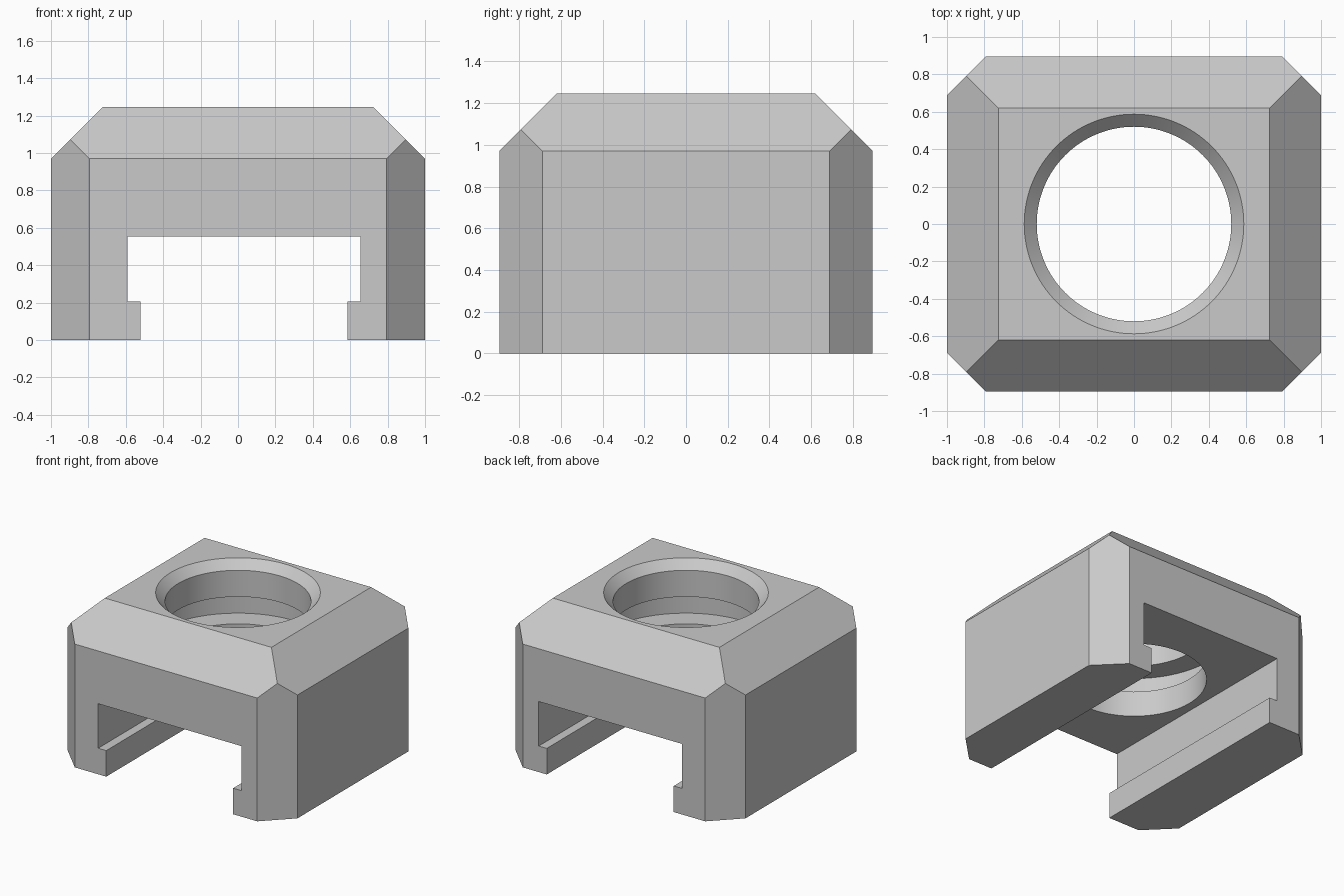
import bpy, bmesh, math
from mathutils import Vector

WIDTH, DEPTH, HEIGHT = 2.0, 1.79, 1.245
CORNER, TOP = 0.206, 0.275      # chamfer sizes
BORE, RIM, GROOVE = 0.52, 0.587, 0.70
SEGMENTS = 128

cube = bpy.data.objects.get("Cube")
if cube:
    bpy.data.objects.remove(cube, do_unlink=True)

grey = bpy.data.materials.new("light_grey")
grey.use_nodes = True
colour = (0.59, 0.59, 0.59, 1)
grey.diffuse_color = colour
grey.node_tree.nodes["Principled BSDF"].inputs["Base Color"].default_value = colour


def make_object(name, bm):
    bmesh.ops.recalc_face_normals(bm, faces=bm.faces[:])
    mesh = bpy.data.meshes.new(name)
    bm.to_mesh(mesh)
    bm.free()
    mesh.materials.append(grey)
    obj = bpy.data.objects.new(name, mesh)
    bpy.context.collection.objects.link(obj)
    return obj


def slice_off(bm, point, normal):
    """Cut away everything beyond a plane and cap the opening."""
    cut = bmesh.ops.bisect_plane(bm, geom=bm.verts[:] + bm.edges[:] + bm.faces[:],
                                 plane_co=point, plane_no=normal, clear_outer=True)
    edges = [e for e in cut["geom_cut"] if isinstance(e, bmesh.types.BMEdge)]
    bmesh.ops.contextual_create(bm, geom=edges)


# Chamfered block
bm = bmesh.new()
bmesh.ops.create_cube(bm, size=1)
for v in bm.verts:
    v.co = Vector((v.co.x * WIDTH, v.co.y * DEPTH, (v.co.z + 0.5) * HEIGHT))
for sx in (-1, 1):
    for sy in (-1, 1):
        slice_off(bm, (sx * (WIDTH / 2 - CORNER), sy * DEPTH / 2, 0), (sx, sy, 0))
for s in (-1, 1):
    slice_off(bm, (s * (WIDTH / 2 - TOP), 0, HEIGHT), (s, 0, 1))
    slice_off(bm, (0, s * (DEPTH / 2 - TOP), HEIGHT), (0, s, 1))
body = make_object("clamp_block", bm)

# Rail slot with retaining lips, running front to back
slot_profile = [(-0.52, -0.2), (0.585, -0.2), (0.585, 0.205), (0.655, 0.205),
                (0.655, 0.555), (-0.59, 0.555), (-0.59, 0.205), (-0.52, 0.205)]
bm = bmesh.new()
face = bm.faces.new([bm.verts.new((x, -1.2, z)) for x, z in slot_profile])
side = bmesh.ops.extrude_face_region(bm, geom=[face])["geom"]
bmesh.ops.translate(bm, vec=(0, 2.4, 0),
                    verts=[v for v in side if isinstance(v, bmesh.types.BMVert)])
slot = make_object("slot_cutter", bm)

# Round bore with countersunk rim and an inner ring groove
bore_profile = [(BORE, 0.4), (BORE, 0.757), (GROOVE, 0.757), (GROOVE, 0.97),
                (BORE, 0.97), (BORE, HEIGHT - RIM + BORE),
                (RIM + 0.05, HEIGHT + 0.05)]
bm = bmesh.new()
rings = []
for r, z in bore_profile:
    angles = [2 * math.pi * i / SEGMENTS for i in range(SEGMENTS)]
    rings.append([bm.verts.new((r * math.cos(a), r * math.sin(a), z)) for a in angles])
for low, high in zip(rings, rings[1:]):
    for i in range(SEGMENTS):
        j = (i + 1) % SEGMENTS
        bm.faces.new((low[i], low[j], high[j], high[i]))
bm.faces.new(rings[0])
bm.faces.new(rings[-1])
bore = make_object("bore_cutter", bm)

# Cut the openings
bpy.ops.object.select_all(action="DESELECT")
body.select_set(True)
bpy.context.view_layer.objects.active = body
for cutter in (slot, bore):
    cutter.hide_render = True
    mod = body.modifiers.new("opening", "BOOLEAN")
    mod.operation = "DIFFERENCE"
    mod.solver = "EXACT"
    mod.object = cutter
    bpy.ops.object.modifier_apply(modifier=mod.name)
    bpy.data.objects.remove(cutter, do_unlink=True)
bpy.ops.object.shade_smooth_by_angle(angle=math.radians(25))
